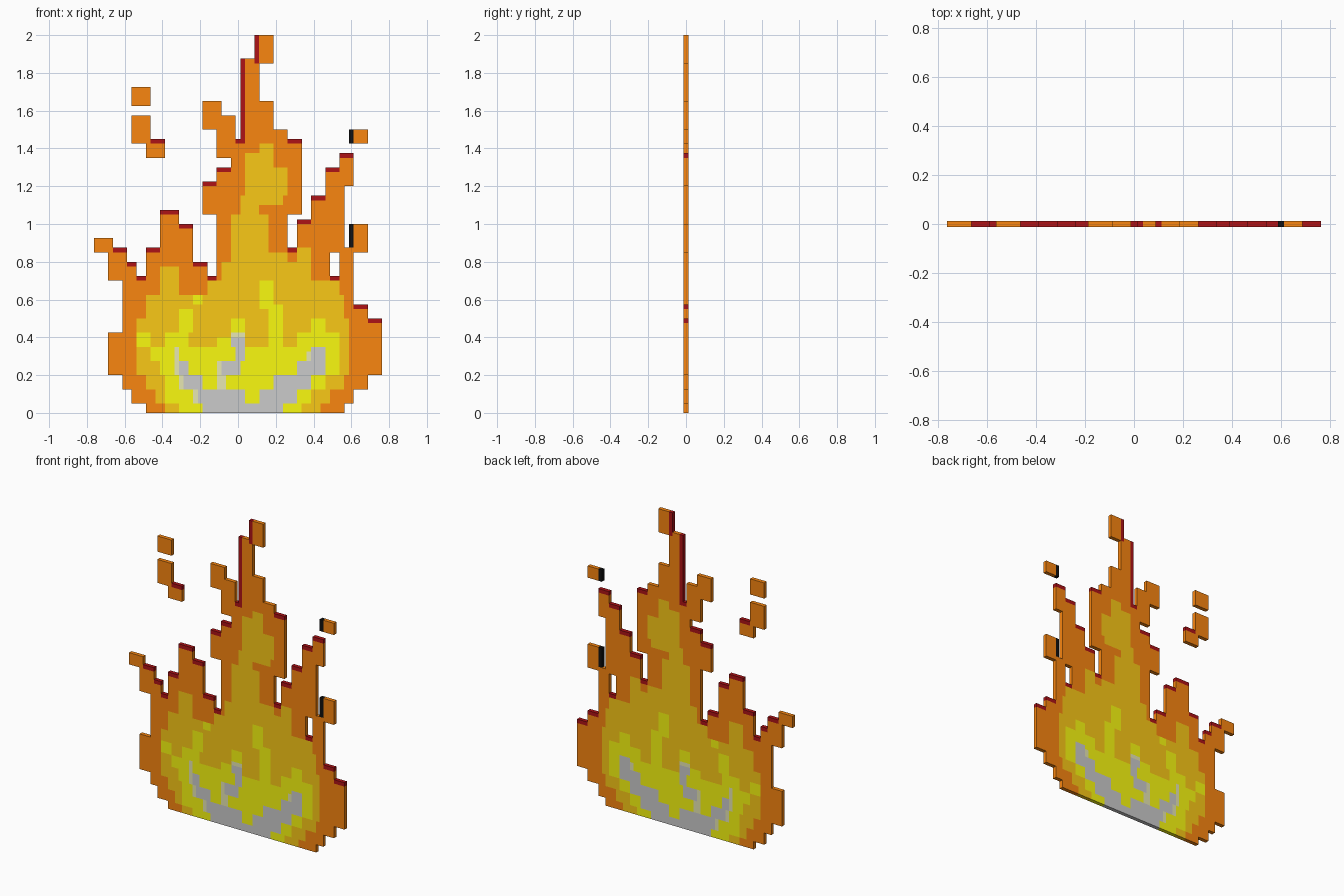
import bpy, bmesh

CELL, WIDE = 0.025, 61          # pixel size and sprite width in pixels
grid = {}                       # (column, row) -> layer name


def paint(layer, *rects):
    """Fill pixel rectangles (x0, x1, z0, z1); later paint covers earlier paint."""
    for x0, x1, z0, z1 in rects:
        for x in range(x0, x1):
            for z in range(z0, z1):
                grid[x, z] = layer


def tops(layer, *caps):
    """One-pixel-high strips (x0, x1, z)."""
    paint(layer, *[(a, b, z, z + 1) for a, b, z in caps])


# Orange body
paint("outer_flame",
      (11, 53, 0, 2), (8, 55, 2, 5), (6, 58, 5, 8), (3, 61, 8, 17),
      (6, 61, 17, 20), (6, 58, 20, 23), (6, 55, 23, 29))
# Left tongues
paint("outer_flame",
      (0, 4, 34, 37), (3, 7, 28, 35), (7, 9, 28, 32), (11, 14, 28, 35),
      (14, 18, 28, 43), (18, 21, 28, 40), (21, 24, 28, 32))
# Central plume
paint("outer_flame",
      (26, 41, 29, 42), (23, 44, 42, 49), (26, 44, 49, 52), (29, 44, 52, 54),
      (26, 44, 54, 58), (26, 30, 57, 63), (23, 27, 60, 66), (31, 41, 58, 60),
      (31, 38, 60, 66), (31, 35, 66, 75), (34, 38, 74, 80))
# Right tongues
paint("outer_flame",
      (41, 50, 28, 35), (43, 46, 35, 41), (46, 53, 35, 46), (50, 53, 34, 35),
      (52, 55, 28, 35), (55, 58, 34, 40), (53, 58, 34, 35),
      (49, 53, 46, 52), (52, 55, 48, 55))
# Loose embers
paint("outer_flame",
      (8, 12, 65, 69), (8, 12, 57, 63), (11, 15, 54, 58), (55, 58, 57, 60))

# Amber body and plume
paint("amber_flame",
      (15, 48, 0, 2), (13, 50, 2, 5), (11, 53, 5, 8), (9, 54, 8, 20),
      (11, 53, 20, 25), (14, 18, 25, 31), (24, 52, 25, 28), (27, 46, 28, 32),
      (43, 46, 32, 35), (29, 41, 32, 34), (29, 37, 34, 42), (31, 35, 42, 44),
      (31, 40, 44, 46), (32, 41, 46, 52), (32, 38, 52, 55), (35, 38, 55, 57))

# Yellow heart
paint("yellow_flame",
      (18, 44, 0, 2), (15, 46, 2, 5), (15, 49, 5, 8), (14, 52, 8, 11),
      (12, 52, 11, 14), (9, 12, 14, 17), (15, 20, 14, 17), (18, 21, 17, 22),
      (21, 23, 23, 25), (29, 32, 14, 20), (26, 29, 14, 16), (37, 40, 12, 23),
      (35, 38, 22, 28), (43, 52, 14, 17), (46, 49, 17, 20))

# Pale fringe around the hottest core
paint("pale_fringe",
      (17, 18, 8, 14), (18, 20, 5, 8), (21, 23, 2, 5), (26, 28, 5, 11),
      (29, 32, 14, 17), (40, 41, 2, 5), (45, 47, 8, 13))

# Grey core
paint("hot_core",
      (23, 40, 0, 2), (22, 32, 2, 5), (35, 43, 2, 5), (19, 23, 5, 8),
      (38, 46, 5, 8), (18, 20, 8, 11), (27, 31, 8, 11), (43, 49, 8, 11),
      (30, 32, 11, 14), (46, 49, 11, 14), (29, 32, 14, 16))

# Dark red edges on the tips
tops("scorched_edge",
     (4, 7, 34), (7, 9, 31), (9, 11, 28), (11, 14, 34), (14, 18, 42),
     (18, 21, 39), (21, 24, 31), (24, 26, 28), (23, 26, 48), (26, 29, 51),
     (30, 32, 57), (41, 44, 57), (41, 43, 34), (43, 46, 40), (46, 49, 45),
     (49, 52, 51), (52, 55, 54), (50, 52, 28), (12, 15, 57), (58, 61, 19),
     (55, 58, 22))
paint("scorched_edge", (31, 32, 58, 75), (34, 35, 74, 80))

# Charred slivers beside the right-hand embers
paint("charred_sliver", (54, 55, 35, 40), (54, 55, 57, 60))

COLOURS = {
    "outer_flame": (0.95, 0.24, 0.005), "amber_flame": (0.95, 0.58, 0.008),
    "yellow_flame": (0.95, 0.95, 0.005), "pale_fringe": (0.8, 0.8, 0.45),
    "hot_core": (0.58, 0.58, 0.58), "scorched_edge": (0.42, 0.006, 0.008),
    "charred_sliver": (0.005, 0.005, 0.005)}


def build(layer, colour):
    """Slab of one layer, walled only along the outer silhouette."""
    bm, cache = bmesh.new(), {}

    def v(x, z, side):
        key = (x, z, side)
        if key not in cache:
            cache[key] = bm.verts.new(((x - WIDE / 2) * CELL, side * CELL / 2, z * CELL))
        return cache[key]

    for (x, z), name in grid.items():
        if name != layer:
            continue
        ring = [(x, z), (x + 1, z), (x + 1, z + 1), (x, z + 1)]
        bm.faces.new([v(*p, -1) for p in ring])
        bm.faces.new([v(*p, 1) for p in reversed(ring)])
        for i, (dx, dz) in enumerate([(0, -1), (1, 0), (0, 1), (-1, 0)]):
            if (x + dx, z + dz) not in grid:
                a, b = ring[i], ring[(i + 1) % 4]
                bm.faces.new([v(*b, -1), v(*a, -1), v(*a, 1), v(*b, 1)])
    mesh = bpy.data.meshes.new(layer)
    bm.to_mesh(mesh)
    bm.free()
    mat = bpy.data.materials.new(layer)
    mat.diffuse_color = (*colour, 1)
    mesh.materials.append(mat)
    bpy.context.collection.objects.link(bpy.data.objects.new(layer, mesh))


for layer, colour in COLOURS.items():
    build(layer, colour)
